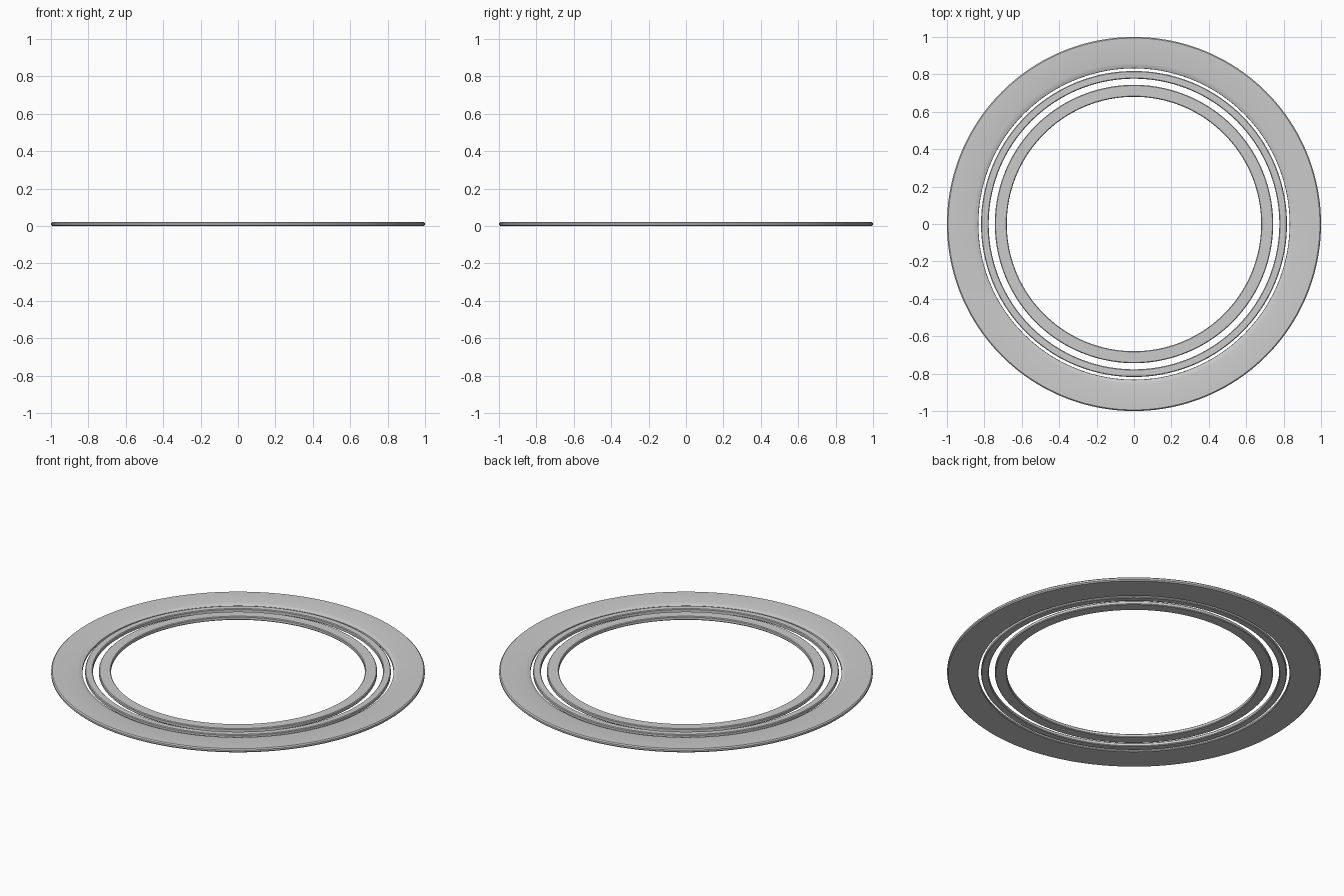
import bpy, bmesh, math

if "Cube" in bpy.data.objects:
    bpy.data.objects.remove(bpy.data.objects["Cube"])

SEGMENTS = 160


def ring(name, profile):
    """Revolve a closed (radius, z) profile around the z axis."""
    bm = bmesh.new()
    loops = []
    for i in range(SEGMENTS):
        a = 2 * math.pi * i / SEGMENTS
        loops.append([bm.verts.new((r * math.cos(a), r * math.sin(a), z)) for r, z in profile])
    n = len(profile)
    for i in range(SEGMENTS):
        a, b = loops[i], loops[(i + 1) % SEGMENTS]
        for j in range(n):
            k = (j + 1) % n
            bm.faces.new((a[j], b[j], b[k], a[k]))
    bmesh.ops.recalc_face_normals(bm, faces=bm.faces)
    mesh = bpy.data.meshes.new(name)
    bm.to_mesh(mesh)
    bm.free()
    obj = bpy.data.objects.new(name, mesh)
    bpy.context.collection.objects.link(obj)
    bpy.ops.object.select_all(action='DESELECT')
    obj.select_set(True)
    bpy.context.view_layer.objects.active = obj
    bpy.ops.object.shade_smooth_by_angle(angle=math.radians(35))
    return obj


def flat_profile(r_in, r_out, z0, z1, c):
    """Rectangle with small bevelled corners of size c."""
    return [(r_in + c, z0), (r_out - c, z0), (r_out, z0 + c), (r_out, z1 - c),
            (r_out - c, z1), (r_in + c, z1), (r_in, z1 - c), (r_in, z0 + c)]


# Wide outer band, softly sloped towards its inner lip
ring("outer_band", [(0.835, 0.0), (0.994, 0.0), (1.0, 0.006), (1.0, 0.016),
                    (0.994, 0.022), (0.86, 0.022), (0.845, 0.019),
                    (0.833, 0.014), (0.832, 0.004)])

# Thin middle band
ring("middle_band", flat_profile(0.777, 0.818, 0.0, 0.022, 0.004))

# Inner band
ring("inner_band", flat_profile(0.68, 0.744, 0.0, 0.022, 0.004))
